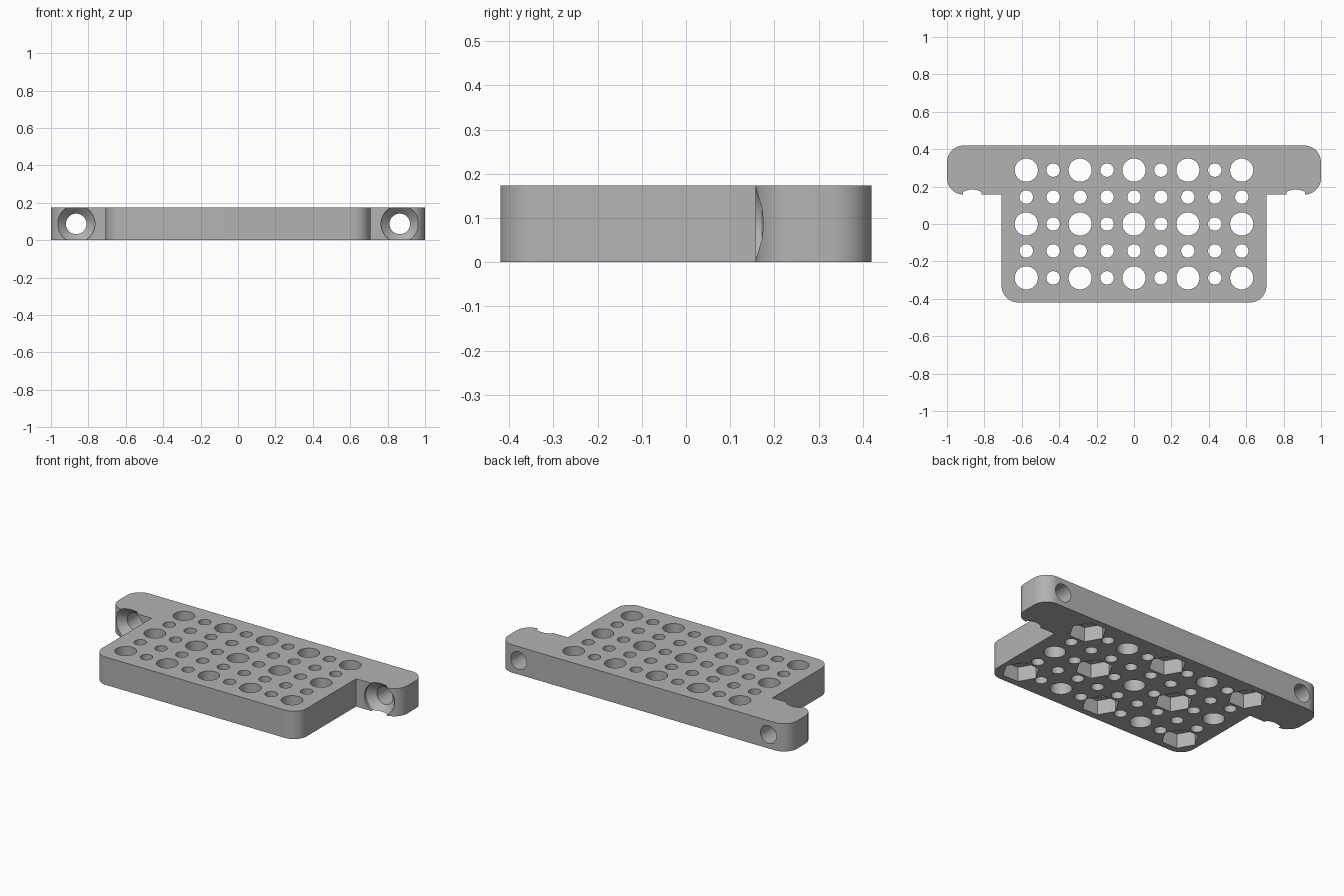
import bpy, bmesh, math
from mathutils import Matrix, Vector

if "Cube" in bpy.data.objects:
    bpy.data.objects.remove(bpy.data.objects["Cube"], do_unlink=True)

HEIGHT = 0.174
PITCH = 0.144

grey = bpy.data.materials.new("plain_grey")
grey.use_nodes = True
grey.diffuse_color = (0.45, 0.45, 0.45, 1)
grey.node_tree.nodes["Principled BSDF"].inputs["Base Color"].default_value = (0.45, 0.45, 0.45, 1)


def make_object(name, bm):
    bmesh.ops.recalc_face_normals(bm, faces=bm.faces)
    mesh = bpy.data.meshes.new(name)
    bm.to_mesh(mesh)
    bm.free()
    mesh.materials.append(grey)
    obj = bpy.data.objects.new(name, mesh)
    bpy.context.collection.objects.link(obj)
    return obj


def add_prism(bm, x, y, z0, z1, radius, sides):
    """Upright prism with a vertex on the x axis."""
    ring = [(x + radius * math.cos(math.tau * i / sides),
             y + radius * math.sin(math.tau * i / sides)) for i in range(sides)]
    add_loft(bm, [[Vector((px, py, z)) for px, py in ring] for z in (z0, z1)])


def add_loft(bm, rings):
    """Closed solid through a list of equal vertex rings."""
    loops = [[bm.verts.new(p) for p in ring] for ring in rings]
    n = len(loops[0])
    for a, b in zip(loops, loops[1:]):
        for i in range(n):
            bm.faces.new((a[i], a[(i + 1) % n], b[(i + 1) % n], b[i]))
    bm.faces.new(loops[0][::-1])
    bm.faces.new(loops[-1])


def corner(cx, cy, radius, start, steps=12):
    """Quarter arc, counter-clockwise from the start angle in degrees."""
    angles = [math.radians(start + 90 * i / steps) for i in range(steps + 1)]
    return [(cx + radius * math.cos(a), cy + radius * math.sin(a)) for a in angles]


# T-shaped plate: right half of the outline, mirrored to the left
half = (corner(0.618, -0.33, 0.09, -90)
        + [(0.708, 0.157)]
        + corner(0.91, 0.247, 0.09, -90)
        + corner(0.91, 0.33, 0.09, 0))
outline = half + [(-x, y) for x, y in reversed(half)]
bm = bmesh.new()
add_loft(bm, [[Vector((x, y, z)) for x, y in outline] for z in (0, HEIGHT)])
plate = make_object("mounting_plate", bm)

# Grid of large and small round holes, with hexagonal pockets underneath
holes, pockets = bmesh.new(), bmesh.new()
for col in range(-4, 5):
    for row in range(-2, 3):
        x, y = col * PITCH, row * PITCH
        large = col % 2 == 0 and row % 2 == 0
        add_prism(holes, x, y, -0.1, 0.3, 0.062 if large else 0.036, 40 if large else 28)
        if large and (col // 2 + row // 2) % 2 == 1:
            add_prism(pockets, x, y, -0.1, 0.09, 0.106, 6)

# Countersunk bolt holes through the two ears
bolts = bmesh.new()
for side in (-1, 1):
    profile = [(0.0, 0.1), (0.172, 0.1), (0.217, 0.055), (0.6, 0.055)]
    rings = []
    for y, r in profile:
        rings.append([Vector((side * 0.865 + r * math.cos(math.tau * i / 48), y,
                              HEIGHT / 2 + r * math.sin(math.tau * i / 48)))
                      for i in range(48)])
    add_loft(bolts, rings)

cutters = [make_object("round_hole_cutter", holes),
           make_object("hex_pocket_cutter", pockets),
           make_object("bolt_hole_cutter", bolts)]

# Cut everything, then drop the cutters
for cutter in cutters:
    cutter.hide_render = True
    mod = plate.modifiers.new(cutter.name, "BOOLEAN")
    mod.operation = "DIFFERENCE"
    mod.solver = "EXACT"
    mod.object = cutter

bpy.ops.object.select_all(action="DESELECT")
plate.select_set(True)
bpy.context.view_layer.objects.active = plate
for mod in list(plate.modifiers):
    bpy.ops.object.modifier_apply(modifier=mod.name)
for cutter in cutters:
    bpy.data.objects.remove(cutter, do_unlink=True)

bpy.ops.object.shade_smooth_by_angle(angle=math.radians(30))
